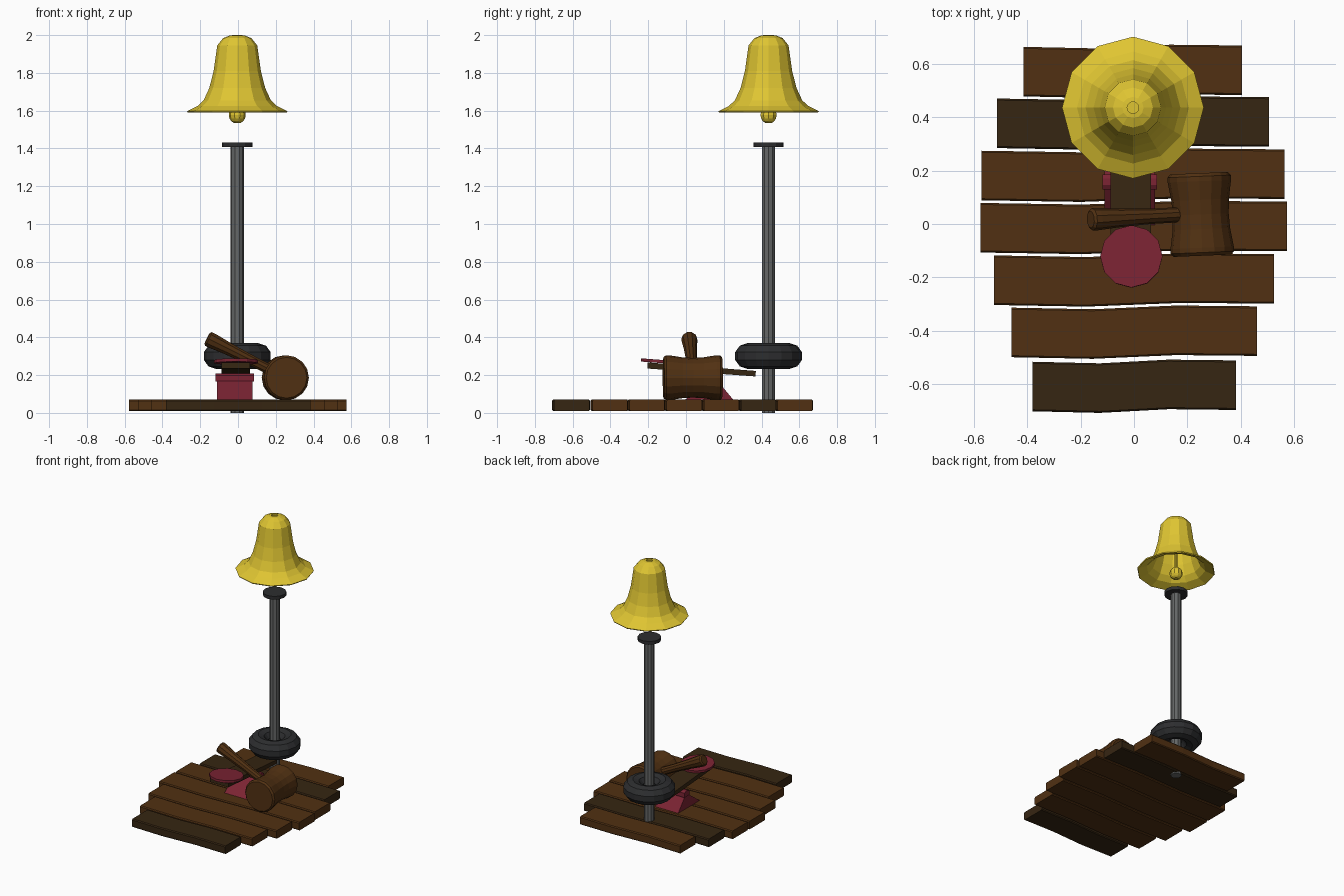
import bpy, bmesh, math
from mathutils import Matrix, Vector

if "Cube" in bpy.data.objects:
    bpy.data.objects.remove(bpy.data.objects["Cube"])


def material(name, rgb):
    m = bpy.data.materials.new(name)
    m.diffuse_color = (*rgb, 1)
    m.use_nodes = True
    m.node_tree.nodes["Principled BSDF"].inputs["Base Color"].default_value = m.diffuse_color
    return m


BROWN = material("brown wood", (0.082, 0.030, 0.006))
DARK = material("dark wood", (0.037, 0.019, 0.006))
RED = material("dark red", (0.20, 0.017, 0.033))
GREY = material("steel grey", (0.13, 0.135, 0.135))
BLACK = material("black rubber", (0.026, 0.027, 0.029))
GOLD = material("bell yellow", (0.74, 0.56, 0.032))
PX, PY = -0.004, 0.437  # pole axis


def finish(name, bm, mat):
    bmesh.ops.recalc_face_normals(bm, faces=bm.faces)
    me = bpy.data.meshes.new(name)
    bm.to_mesh(me)
    bm.free()
    me.materials.append(mat)
    ob = bpy.data.objects.new(name, me)
    bpy.context.collection.objects.link(ob)
    return ob


def lathe(name, profile, sides, mat, matrix, closed=False):
    """Spin (radius, height) points round local z; ends are capped unless the profile is closed."""
    bm = bmesh.new()
    rings = [[bm.verts.new((r * math.cos(2 * math.pi * i / sides),
                            r * math.sin(2 * math.pi * i / sides), z)) for i in range(sides)]
             for r, z in profile]
    pairs = list(zip(rings, rings[1:])) + ([(rings[-1], rings[0])] if closed else [])
    for a, b in pairs:
        for i in range(sides):
            j = (i + 1) % sides
            bm.faces.new((a[i], a[j], b[j], b[i]))
    if not closed:
        bm.faces.new(rings[0])
        bm.faces.new(rings[-1])
    bm.transform(matrix)
    return finish(name, bm, mat)


def prism(name, outline, x0, x1, mat, bevel=0):
    """Extrude a (y, z) outline along x."""
    bm = bmesh.new()
    f = bm.faces.new([bm.verts.new((x0, y, z)) for y, z in outline])
    ext = bmesh.ops.extrude_face_region(bm, geom=[f])["geom"]
    bmesh.ops.translate(bm, vec=(x1 - x0, 0, 0),
                        verts=[v for v in ext if isinstance(v, bmesh.types.BMVert)])
    if bevel:
        bmesh.ops.bevel(bm, geom=bm.edges[:], offset=bevel, segments=1, affect='EDGES')
    return finish(name, bm, mat)


def along(start, end):
    """Matrix putting local z on the line from start to end."""
    d = Vector(end) - Vector(start)
    return Matrix.Translation(start) @ d.to_track_quat('Z', 'Y').to_matrix().to_4x4()


# platform planks: y centre, x min, x max, colour
planks = [(0.572, -0.415, 0.405, BROWN), (0.378, -0.515, 0.507, DARK),
          (0.182, -0.573, 0.565, BROWN), (-0.014, -0.577, 0.575, BROWN),
          (-0.211, -0.526, 0.526, BROWN), (-0.407, -0.459, 0.461, BROWN),
          (-0.610, -0.381, 0.383, DARK)]
for n, (yc, x0, x1, mat) in enumerate(planks):
    bm = bmesh.new()
    rings = []
    for t, dy in ((0, 0), (0.33, -0.006), (0.67, 0.008), (1, 0.005)):
        x = x0 + (x1 - x0) * t
        section = [(-0.093, 0.016), (-0.087, 0.01), (0.087, 0.01), (0.093, 0.016),
                   (0.093, 0.064), (0.087, 0.071), (-0.087, 0.071), (-0.093, 0.064)]
        rings.append([bm.verts.new((x, yc + dy + y, z)) for y, z in section])
    for a, b in zip(rings, rings[1:]):
        for i in range(8):
            bm.faces.new((a[i], a[(i + 1) % 8], b[(i + 1) % 8], b[i]))
    bm.faces.new(rings[0])
    bm.faces.new(rings[-1])
    finish(f"plank_{n + 1}", bm, mat)

# pole, its top stop and the sliding ring
at_pole = Matrix.Translation((PX, PY, 0))
lathe("pole", [(0.036, 0), (0.036, 1.41)], 10, GREY, at_pole)
lathe("pole_stop", [(0.08, 1.408), (0.08, 1.432)], 12, BLACK, at_pole)
ring = [(0.112 + 0.068 * math.cos(a), 0.301 + 0.068 * math.sin(a))
        for a in (2 * math.pi * (k + 0.5) / 10 for k in range(10))]
lathe("sliding_ring", ring, 16, BLACK, at_pole, closed=True)

# hollow bell: outer skin from the crown down, then inner skin back up
outer = [(0.022, 2.0), (0.04, 1.998), (0.075, 1.984), (0.106, 1.945), (0.125, 1.81),
         (0.148, 1.72), (0.178, 1.655), (0.21, 1.625), (0.266, 1.597)]
inner = [(0.262, 1.59), (0.2, 1.615), (0.166, 1.65), (0.137, 1.72),
         (0.114, 1.81), (0.095, 1.94), (0.022, 1.985)]
lathe("bell", outer + inner, 12, GOLD, at_pole, closed=True)
ball = [(0.045 * math.sin(a), 1.576 - 0.045 * math.cos(a))
        for a in (math.pi * k / 8 for k in range(1, 8))]
lathe("clapper", ball + [(0.009, 1.621), (0.009, 1.975), (0.023, 1.978), (0.023, 1.99)],
      10, GOLD, at_pole)

# lever: wedge with pivot cap, tilted board, round strike pad
prism("lever_wedge", [(-0.005, 0.07), (0.25, 0.07), (0.165, 0.172), (0.135, 0.172)],
      -0.11, 0.078, RED)
prism("lever_pivot", [(0.13, 0.165), (0.186, 0.165), (0.186, 0.198), (0.17, 0.208),
                      (0.146, 0.208), (0.13, 0.198)], -0.118, 0.086, RED)
prism("lever_board", [(-0.205, 0.235), (0.367, 0.193), (0.37, 0.222), (-0.203, 0.267)],
      -0.088, 0.063, DARK)
tilt = Matrix.Translation((-0.01, -0.122, 0.272)) @ Matrix.Rotation(math.radians(-4.3), 4, 'X')
lathe("strike_pad", [(0.117, -0.009), (0.117, 0.008)], 12, RED, tilt)

# mallet: waisted head and flared handle
lathe("mallet_head", [(0.108, 0), (0.119, 0.012), (0.119, 0.03), (0.108, 0.1), (0.105, 0.155),
                      (0.108, 0.21), (0.119, 0.28), (0.119, 0.298), (0.108, 0.31)],
      16, BROWN, along((0.257, -0.119, 0.186), (0.244, 0.192, 0.186)))
lathe("mallet_handle", [(0.032, 0), (0.042, 0.008), (0.042, 0.03), (0.035, 0.12),
                        (0.029, 0.25), (0.028, 0.42)],
      10, BROWN, along((-0.163, 0.017, 0.395), (0.25, 0.039, 0.188)))
